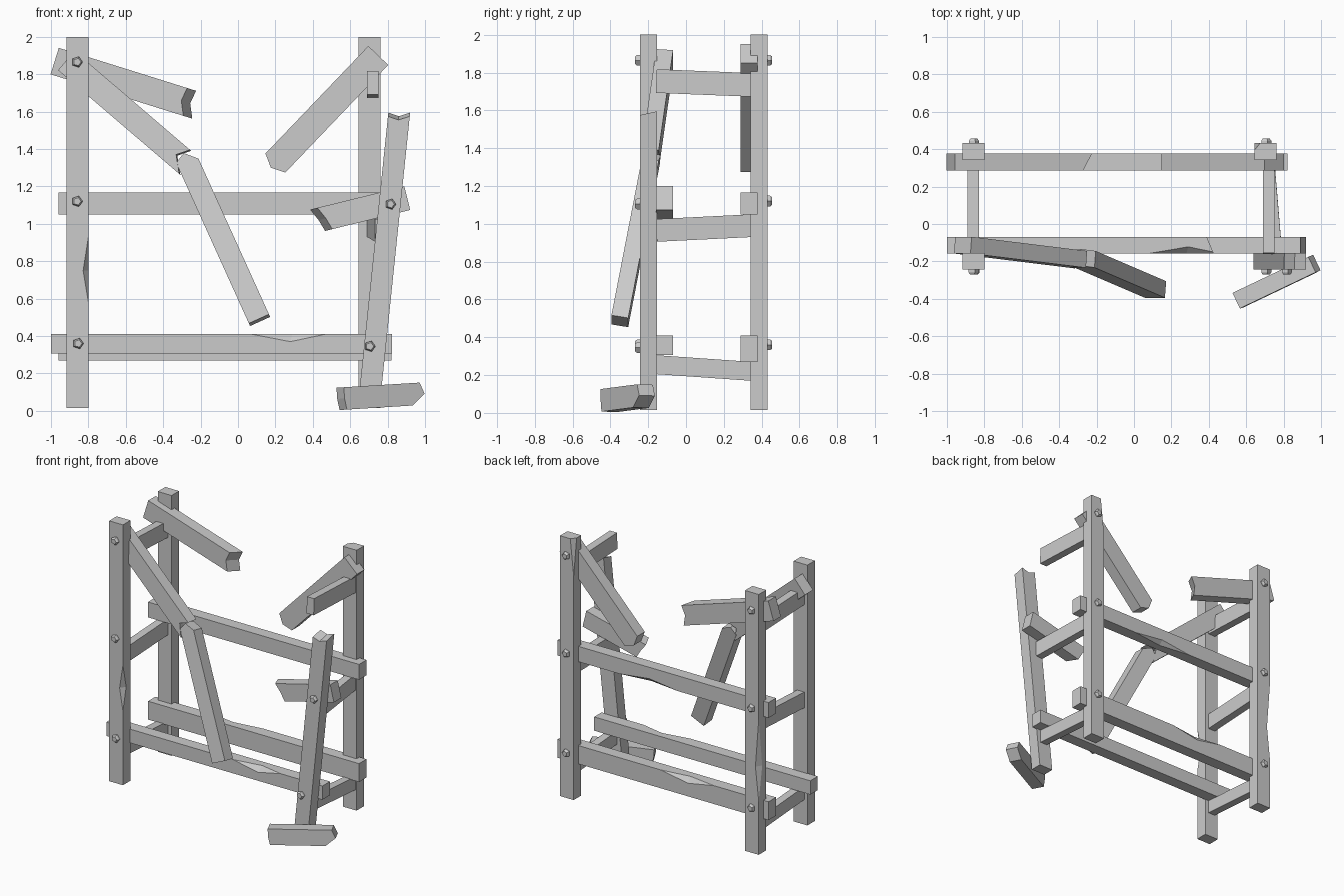
import bpy, bmesh, math
from mathutils import Vector as V

if "Cube" in bpy.data.objects:
    bpy.data.objects.remove(bpy.data.objects["Cube"])


def finish(bm, name):
    bmesh.ops.recalc_face_normals(bm, faces=bm.faces)
    me = bpy.data.meshes.new(name)
    bm.to_mesh(me)
    bm.free()
    ob = bpy.data.objects.new(name, me)
    bpy.context.collection.objects.link(ob)
    return ob


# Plank from a to b; cuts push the low / middle / high end points outward, skew tilts an end through its thickness
def plank(name, a, b, w, t, cut0=(0, 0, 0), cut1=(0, 0, 0), skew=(0, 0), side=(0, 1, 0)):
    a, b, side = V(a), V(b), V(side)
    d = (b - a).normalized()
    ty = (side - d * side.dot(d)).normalized()
    wz = d.cross(ty)
    bm = bmesh.new()
    rings = []
    for p, sgn, cut, sk in ((a, -1, cut0, skew[0]), (b, 1, cut1, skew[1])):
        ring = []
        for lvl, s in ((0, -1), (1, -1), (2, -1), (2, 1), (1, 1), (0, 1)):
            q = p + wz * (lvl - 1) * w / 2 + ty * s * t / 2 + d * sgn * (cut[lvl] + s * sk)
            ring.append(bm.verts.new(q))
        rings.append(ring)
        bm.faces.new((ring[0], ring[1], ring[4], ring[5]))
        bm.faces.new((ring[1], ring[2], ring[3], ring[4]))
    for i in range(6):
        j = (i + 1) % 6
        bm.faces.new((rings[0][i], rings[0][j], rings[1][j], rings[1][i]))
    return finish(bm, name)


# Splinter knocked out of an edge: p, q on the edge, r, s on the two faces beside it
def chip(ob, p, q, r, s, out):
    bm = bmesh.new()
    pts = [V(p), V(q), V(r), V(s), (V(p) + V(q)) / 2 + V(out) * 0.06]
    for c in pts:
        bm.verts.new(c)
    bmesh.ops.convex_hull(bm, input=bm.verts)
    cutter = finish(bm, "chip_cutter")
    cutter.hide_render = True
    mod = ob.modifiers.new("chip", 'BOOLEAN')
    mod.operation, mod.solver, mod.object = 'DIFFERENCE', 'EXACT', cutter
    deps = bpy.context.evaluated_depsgraph_get()
    me = bpy.data.meshes.new_from_object(ob.evaluated_get(deps))
    ob.modifiers.clear()
    ob.data = me
    bpy.data.objects.remove(cutter)


# Five-sided bolt head facing front (-1) or back (+1)
def bolt(x, z, face):
    bm = bmesh.new()
    rings = []
    for y, r in ((-0.01, 0.03), (0.014, 0.03), (0.026, 0.021)):
        yy = -0.244 - y if face < 0 else 0.43 + y
        rings.append([bm.verts.new((x + r * math.cos(k * math.tau / 5), yy,
                                    z + r * math.sin(k * math.tau / 5))) for k in range(5)])
    for lo, hi in zip(rings, rings[1:]):
        for i in range(5):
            j = (i + 1) % 5
            bm.faces.new((lo[i], lo[j], hi[j], hi[i]))
    bm.faces.new(rings[0])
    bm.faces.new(rings[-1])
    finish(bm, "bolt")


FY, BY = -0.199, 0.387      # post centre lines
FR, BR = -0.114, 0.332      # rail centre lines

# Upright posts
fl = plank("front_left_post", (-0.858, FY, 0.015), (-0.858, FY, 2), 0.116, 0.09)
bl = plank("back_left_post", (-0.858, BY, 0.015), (-0.858, BY, 2), 0.116, 0.09)
br = plank("back_right_post", (0.703, BY, 0.015), (0.703, BY, 2), 0.116, 0.09)
chip(fl, (-0.80, -0.244, 0.58), (-0.80, -0.244, 0.93), (-0.828, -0.244, 0.75), (-0.80, -0.205, 0.75), (1, -1, 0))
chip(bl, (-0.916, 0.432, 0.42), (-0.916, 0.432, 1.05), (-0.888, 0.432, 0.68), (-0.916, 0.39, 0.68), (-1, 1, 0))
chip(br, (0.645, 0.432, 1.72), (0.645, 0.432, 2.05), (0.675, 0.432, 2.01), (0.645, 0.395, 2.01), (-1, 1, 0))

# Snapped post leaning outward
plank("leaning_post", (0.698, FY, 0.015), (0.86, FY, 1.575), 0.116, 0.09,
      cut0=(-0.006, 0, 0.006), cut1=(0.016, -0.01, 0.004), skew=(0, 0.01))

# Whole rails
fr = plank("front_bottom_rail", (-1, FR, 0.358), (0.823, FR, 0.358), 0.105, 0.09)
chip(fr, (0.07, -0.159, 0.4105), (0.47, -0.159, 0.4105), (0.28, -0.159, 0.37), (0.29, -0.122, 0.4105), (0, -1, 1))
bb = plank("back_bottom_rail", (-0.96, BR, 0.34), (0.82, BR, 0.34), 0.14, 0.09)
chip(bb, (-0.5, 0.377, 0.41), (-0.05, 0.377, 0.41), (-0.28, 0.377, 0.37), (-0.28, 0.345, 0.41), (0, 1, 1))
bmid = plank("back_middle_rail", (-0.96, BR, 1.108), (0.82, BR, 1.108), 0.117, 0.09)
chip(bmid, (-0.2, 0.377, 1.0495), (0.3, 0.377, 1.0495), (0.05, 0.377, 1.08), (0.05, 0.345, 1.0495), (0, 1, -1))

# Broken rails
plank("back_top_rail_left", (-0.98, BR, 1.87), (-0.27, BR, 1.648), 0.148, 0.09,
      cut1=(0.025, -0.01, 0.0), skew=(0, 0.025))
plank("back_top_rail_right", (0.20, BR, 1.325), (0.75, BR, 1.90), 0.147, 0.09,
      cut0=(0, 0.035, 0))
plank("front_middle_rail", (0.45, FR, 1.025), (0.905, FR, 1.137), 0.13, 0.09,
      cut0=(-0.02, 0, 0.03), skew=(0.02, 0))
plank("front_brace_upper", (-0.915, -0.113, 1.87), (-0.29, -0.19, 1.335), 0.135, 0.09,
      cut1=(0.03, -0.05, -0.01))
plank("front_brace_lower", (-0.27, -0.185, 1.335), (0.115, -0.35, 0.485), 0.118, 0.09,
      cut0=(0.01, 0.04, -0.02))
plank("ground_fragment", (0.55, -0.41, 0.065), (0.955, -0.217, 0.09), 0.12, 0.092,
      cut0=(-0.01, 0.0, 0.0), cut1=(-0.05, 0.025, 0.0))

# Side crossbars, sloping slightly; the right middle one follows the leaning post
for side, x in (("left", -0.86), ("right", 0.72)):
    for level, zf, zb, h, lean in (("top", 1.755, 1.735, 0.125, 0),
                                   ("middle", 0.965, 0.99, 0.12, 0.042),
                                   ("bottom", 0.255, 0.22, 0.1, 0)):
        dx = lean if side == "right" else 0
        plank(f"{side}_{level}_crossbar", (x + dx, -0.157, zf), (x, 0.345, zb), h, 0.06, side=(1, 0, 0))

# Bolts
for x, z in ((-0.86, 1.865), (-0.86, 1.12), (-0.855, 0.36), (0.815, 1.105), (0.705, 0.345)):
    bolt(x, z, -1)
for x in (-0.858, 0.705):
    for z in (1.865, 1.12, 0.36):
        bolt(x, z, 1)
